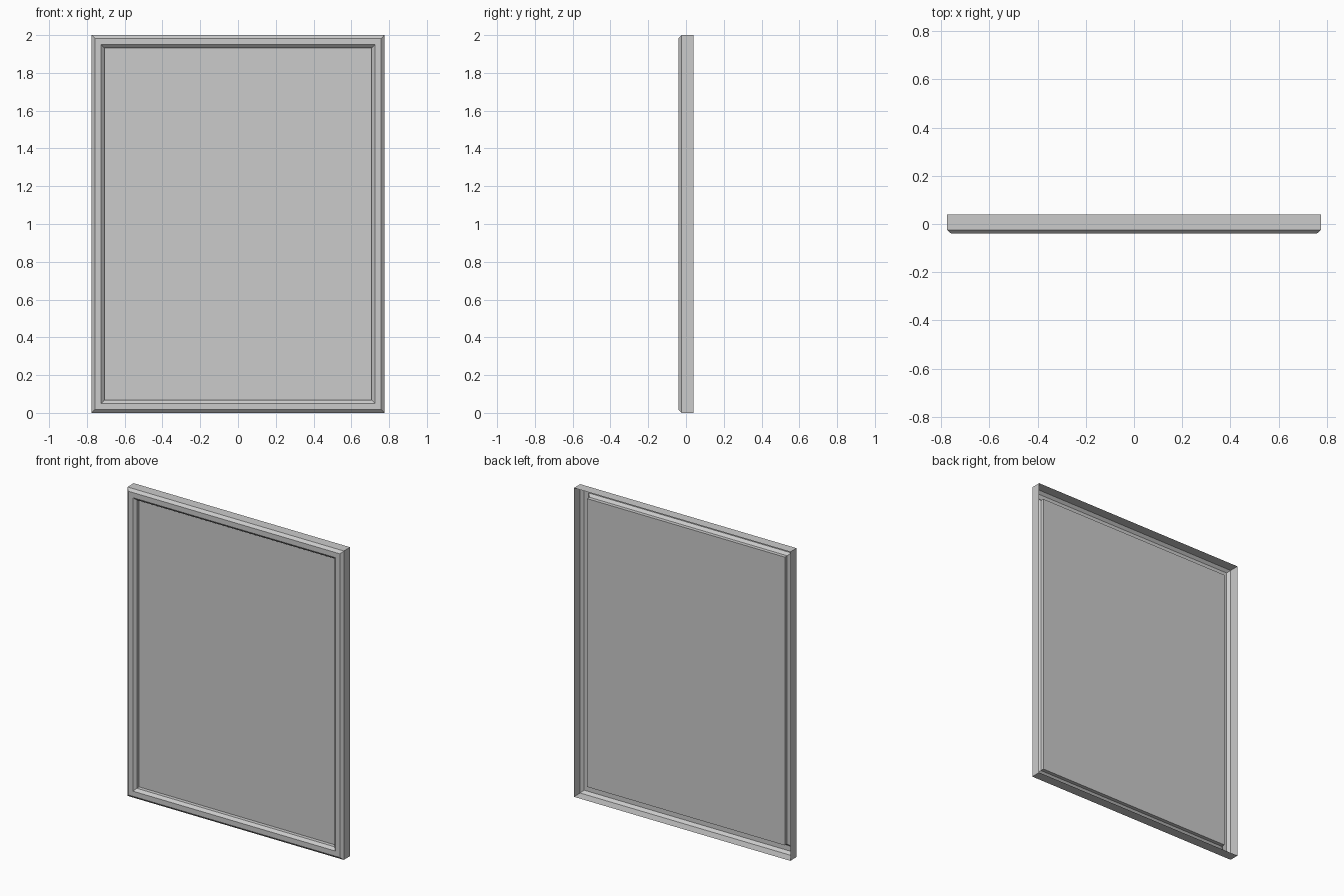
import bpy, bmesh

if "Cube" in bpy.data.objects:
    bpy.data.objects.remove(bpy.data.objects["Cube"])

W, H = 0.775, 2.0          # half width, height
# Moulding profile from the open back edge to the panel: (inset, y)
PROFILE = [(0.0, 0.04), (0.0, -0.024), (0.017, -0.04),
           (0.05, -0.04), (0.067, -0.024), (0.067, 0.0)]


def corners(inset, y):
    x, lo, hi = W - inset, inset, H - inset
    return [(-x, y, lo), (x, y, lo), (x, y, hi), (-x, y, hi)]


def finish(bm, name):
    mesh = bpy.data.meshes.new(name)
    bm.to_mesh(mesh)
    bm.free()
    obj = bpy.data.objects.new(name, mesh)
    bpy.context.collection.objects.link(obj)
    return obj


# Frame: mitred moulding, a thin shell left open at the back
bm = bmesh.new()
rings = [[bm.verts.new(c) for c in corners(*p)] for p in PROFILE]
for a, b in zip(rings, rings[1:]):
    for i in range(4):
        j = (i + 1) % 4
        bm.faces.new((a[i], a[j], b[j], b[i]))
finish(bm, "frame")

# Panel: flat sheet recessed inside the moulding, facing front
bm = bmesh.new()
bm.faces.new([bm.verts.new(c) for c in corners(*PROFILE[-1])])
finish(bm, "panel")
